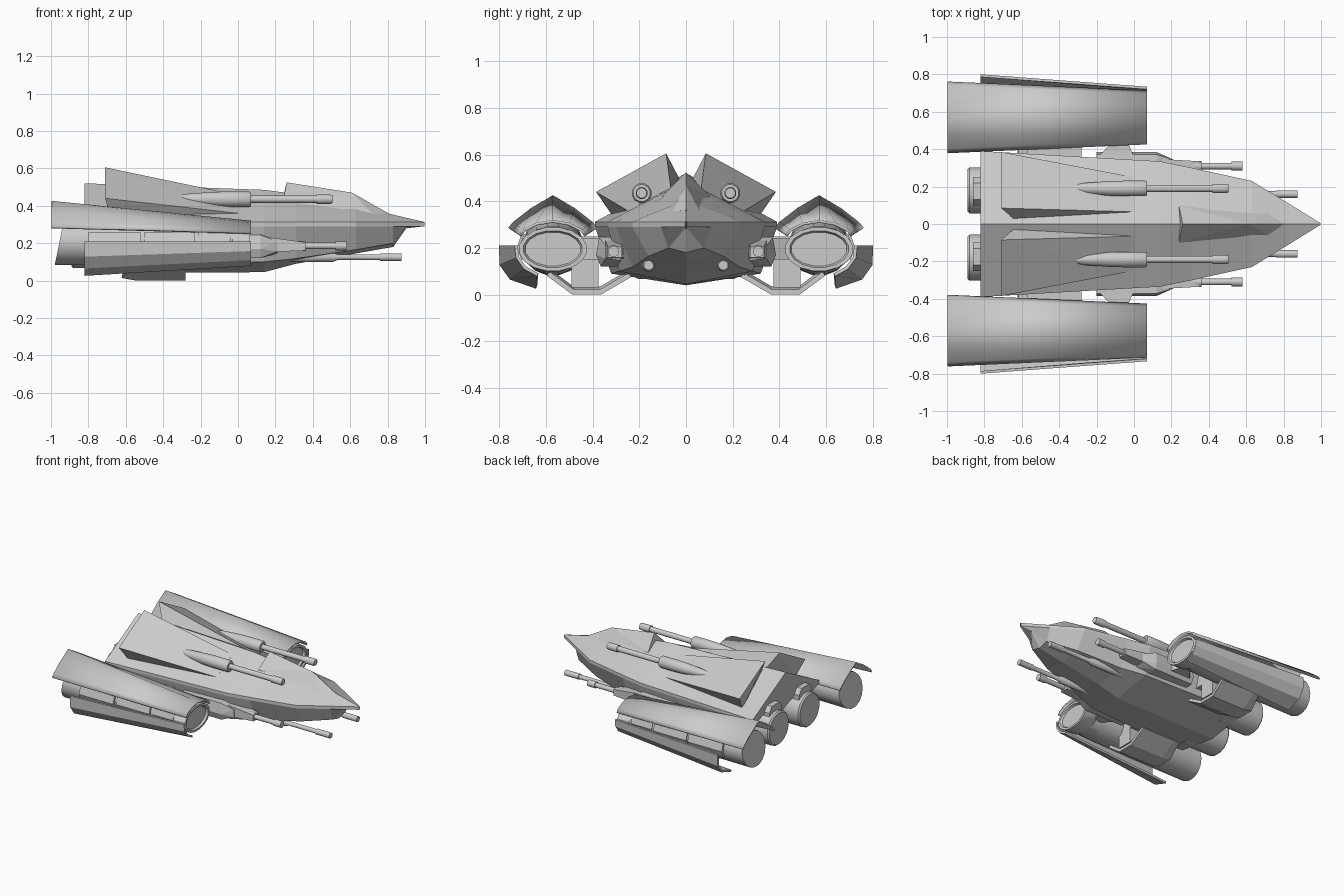
import bpy, bmesh, math

def finish(name, bm, mirror=True, smooth=False, solid=0.0):
    bmesh.ops.recalc_face_normals(bm, faces=bm.faces)
    me = bpy.data.meshes.new(name)
    bm.to_mesh(me)
    bm.free()
    ob = bpy.data.objects.new(name, me)
    bpy.context.collection.objects.link(ob)
    if solid:
        m = ob.modifiers.new("thickness", 'SOLIDIFY')
        m.thickness = solid
        m.offset = 0
    if mirror:
        m = ob.modifiers.new("mirror", 'MIRROR')
        m.use_axis = (False, True, False)
    if smooth:
        bpy.ops.object.select_all(action='DESELECT')
        ob.select_set(True)
        bpy.context.view_layer.objects.active = ob
        bpy.ops.object.shade_smooth_by_angle(angle=math.radians(32))
    return ob

def loft(name, sections, closed=True, **kw):
    """Skin a list of equal-length point rings; closed rings get end caps."""
    bm = bmesh.new()
    rings = [[bm.verts.new(p) for p in s] for s in sections]
    n = len(rings[0])
    for a, b in zip(rings, rings[1:]):
        for i in range(n if closed else n - 1):
            j = (i + 1) % n
            bm.faces.new((a[i], a[j], b[j], b[i]))
    if closed:
        bm.faces.new(rings[0])
        bm.faces.new(rings[-1])
    return finish(name, bm, **kw)

def hull(name, pts, mirror=True):
    """Convex solid through a few corner points."""
    bm = bmesh.new()
    for p in pts:
        bm.verts.new(p)
    bmesh.ops.convex_hull(bm, input=bm.verts[:])
    loose = [v for v in bm.verts if not v.link_faces]
    bmesh.ops.delete(bm, geom=loose, context='VERTS')
    return finish(name, bm, mirror)

def box(name, x, y, z):
    return hull(name, [(a, b, c) for a in x for b in y for c in z])

def ring(x, y, z, ry, rz, n=12, tilt=0.0):
    out = []
    for i in range(n):
        t = 2 * math.pi * (i + 0.5) / n
        out.append((x + tilt * math.sin(t), y + ry * math.cos(t), z + rz * math.sin(t)))
    return out

def turned(name, y, z, profile, n=12):
    """Round part along x from (x, radius) pairs."""
    return loft(name, [ring(x, y, z, r, r, n) for x, r in profile], smooth=True)

# Main fuselage: ridge, rim band, chine and keel at each station
def station(x, ridge, rim, low, keel, nose=0.0, under=0.0):
    half = [(x + nose, rim, 0.312), (x + nose, rim, 0.29), (x + under, *low)]
    left = [(a, -b, c) for a, b, c in reversed(half)]
    return [(x + nose, 0, ridge)] + half + [(x + under, 0, keel)] + left

loft("fuselage", [
    station(-0.82, 0.52, 0.39, (0.32, 0.09), 0.04, under=0.13),
    station(0.14, 0.485, 0.335, (0.285, 0.10), 0.045),
    station(0.31, 0.463, 0.30, (0.23, 0.118), 0.09),
    station(0.63, 0.405, 0.23, (0.16, 0.165), 0.145),
    station(0.83, 0.352, 0.108, (0.075, 0.20), 0.18),
    station(0.90, 0.313, 0.004, (0.004, 0.285), 0.28, nose=0.098)],
    mirror=False)

# Canopy
hull("canopy", [(0.26, 0, 0.525), (0.61, 0, 0.47), (0.80, 0, 0.362), (0.24, 0, 0.44)]
     + [p for s in (-1, 1) for p in ((0.24, 0.1 * s, 0.40), (0.24, 0.1 * s, 0.425),
                                     (0.72, 0.06 * s, 0.355))], mirror=False)

# Raised dorsal wedges
hull("dorsal_wedge", [(-0.71, 0.085, 0.605), (-0.71, 0.385, 0.44), (-0.68, 0.31, 0.33),
                      (-0.64, 0.025, 0.49), (0.0, 0.065, 0.457), (0.0, 0.25, 0.36),
                      (0.0, 0.1, 0.40)])

# Upper cannons
turned("upper_cannon_body", 0.19, 0.435, [(-0.38, 0.012), (-0.26, 0.031), (-0.14, 0.04),
                                          (-0.05, 0.043), (0.06, 0.043), (0.07, 0.037)])
turned("upper_cannon_barrel", 0.19, 0.435, [(0.05, 0.020), (0.42, 0.020), (0.42, 0.026),
                                            (0.49, 0.026), (0.505, 0.022)])
# Side cannons
turned("side_cannon", 0.31, 0.185, [(0.1, 0.029), (0.36, 0.027), (0.36, 0.018), (0.52, 0.018),
                                    (0.52, 0.024), (0.58, 0.024)])
# Lower cannons
turned("lower_cannon", 0.16, 0.125, [(0.15, 0.027), (0.51, 0.026), (0.53, 0.016), (0.76, 0.016),
                                     (0.76, 0.021), (0.875, 0.021)])

# Side cannon pods with tapered shrouds, and swept front struts
hull("cannon_pod", [(x, y, z) for x in (-0.2, 0.12) for y, z in
                    ((0.25, 0.25), (0.372, 0.245), (0.385, 0.17), (0.365, 0.12), (0.25, 0.12))]
     + [(0.21, 0.26, 0.215), (0.21, 0.345, 0.21), (0.21, 0.345, 0.155), (0.21, 0.26, 0.145)])
hull("cannon_shroud", [(0.1, y, z) for y in (0.26, 0.35) for z in (0.15, 0.24)]
     + [(0.36, y, z) for y in (0.275, 0.335) for z in (0.16, 0.205)])
hull("front_strut", [(x, y, z) for x, y in ((-0.2, 0.33), (-0.19, 0.36), (-0.09, 0.47),
                                            (-0.04, 0.45), (0.0, 0.36)) for z in (0.15, 0.24)])
# Rear struts, lower blocks and straps
box("rear_strut", (-0.57, -0.28), (0.30, 0.48), (0.14, 0.25))
box("lower_block", (-0.50, -0.28), (0.375, 0.49), (0.03, 0.18))
strap = [(0.24, 0.085), (0.365, 0.012), (0.485, 0.012), (0.59, 0.09)]
loft("lower_strap", [[(-0.62 + 0.02 * (i in (0, 3)), y, z + 0.012) for i, (y, z) in enumerate(strap)],
                     [(-0.55, y, z) for y, z in strap],
                     [(-0.28, y, z) for y, z in strap]], closed=False, solid=0.022)

# Engine nacelles with recessed intake
C = 0.57
loft("nacelle", [ring(-0.955, C, 0.205, 0.135, 0.124, 16, 0.025),
                 ring(-0.50, C, 0.20, 0.133, 0.115, 16),
                 ring(-0.13, C, 0.195, 0.128, 0.10, 16),
                 ring(-0.05, C, 0.195, 0.127, 0.087, 16),
                 ring(-0.03, C, 0.195, 0.147, 0.095, 16),
                 ring(0.065, C, 0.195, 0.147, 0.095, 16),
                 ring(0.065, C, 0.195, 0.128, 0.08, 16),
                 ring(0.05, C, 0.195, 0.12, 0.073, 16)], smooth=True)

# Upper nacelle cowl: peaked at the rear, flatter and narrower at the front
def cowl(x, offsets, heights):
    half = list(zip(offsets, heights))
    return ([(x, C - a, z) for a, z in half] + [(x, C + a, z) for a, z in half[-2::-1]])

loft("upper_cowl", [cowl(-0.996, (0.187, 0.165, 0.09, 0), (0.283, 0.308, 0.366, 0.42)),
                    cowl(0.07, (0.14, 0.123, 0.07, 0), (0.253, 0.275, 0.302, 0.314))],
     closed=False, solid=0.012, smooth=True)

# Outer nacelle armour
loft("outer_armour", [[(-0.82, 0.793, 0.21), (-0.82, 0.793, 0.13), (-0.82, 0.75, 0.07), (-0.82, 0.64, 0.032)],
                      [(0.07, 0.727, 0.21), (0.07, 0.722, 0.16), (0.07, 0.69, 0.115), (0.07, 0.635, 0.085)]],
     closed=False, solid=0.014)

# Spacers between cowl and armour
for i, (x0, x1, yo) in enumerate(((-0.80, -0.52, 0.725), (-0.50, -0.23, 0.715), (-0.21, 0.02, 0.705))):
    hull(f"armour_spacer_{i + 1}", [(x, y, z) for x in (x0, x1) for y, z in
                                    ((0.64, 0.15), (yo - 0.02, 0.15), (yo, 0.2), (yo - 0.02, 0.26), (0.64, 0.26))])

# Main rear engines with top housings
turned("rear_engine", 0.18, 0.19, [(-0.89, 0.115), (-0.88, 0.125), (-0.60, 0.125), (-0.58, 0.11)], 16)
hull("engine_housing", [(x, y, z) for x in (-0.86, -0.75) for y, z in
                        ((0.10, 0.28), (0.10, 0.32), (0.13, 0.36), (0.22, 0.36), (0.25, 0.32), (0.25, 0.28))])
